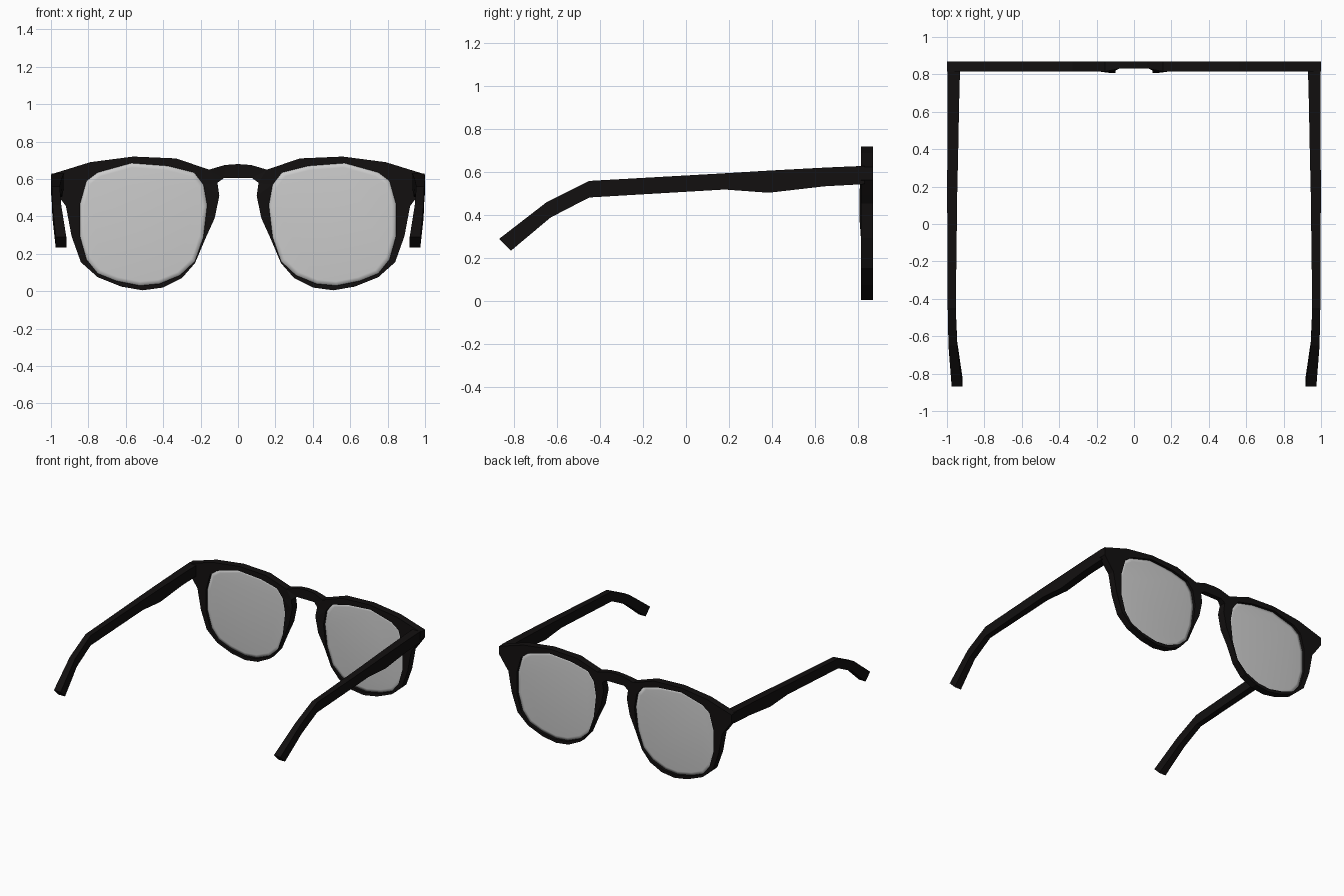
import bpy, bmesh
from mathutils import Vector

if "Cube" in bpy.data.objects:
    bpy.data.objects.remove(bpy.data.objects["Cube"])

BACK, FRONT = 0.815, 0.87   # depth range of the front frame

black = bpy.data.materials.new("black_plastic")
black.diffuse_color = (0.006, 0.005, 0.005, 1)
black.use_nodes = True
black.node_tree.nodes["Principled BSDF"].inputs["Base Color"].default_value = black.diffuse_color

# half outline of the frame (x, z), from bridge top around the lens to bridge underside
OUTER = [(0, .68), (.07, .675), (.155, .65), (.33, .71), (.56, .72), (.79, .69),
         (1, .625), (1, .565), (.95, .495), (.92, .455), (.89, .295), (.84, .155),
         (.75, .075), (.625, .025), (.51, .005), (.40, .02), (.30, .07), (.23, .15),
         (.175, .28), (.125, .39), (.10, .51), (.11, .58), (.075, .605), (0, .605)]
# lens opening (x, z)
INNER = [(.75, .635), (.57, .685), (.375, .67), (.235, .635), (.185, .57), (.165, .46),
         (.185, .29), (.23, .16), (.31, .085), (.42, .04), (.525, .03), (.65, .055),
         (.75, .095), (.81, .17), (.845, .295), (.845, .465), (.81, .59)]


def finish(name, bm, mat=None, smooth=False):
    """Turn a bmesh into an object mirrored across x = 0."""
    bmesh.ops.recalc_face_normals(bm, faces=bm.faces[:])
    me = bpy.data.meshes.new(name)
    bm.to_mesh(me)
    bm.free()
    ob = bpy.data.objects.new(name, me)
    bpy.context.collection.objects.link(ob)
    for p in me.polygons:
        p.use_smooth = smooth
    if mat:
        me.materials.append(mat)
    mod = ob.modifiers.new("mirror", 'MIRROR')
    mod.use_clip = True
    mod.merge_threshold = 0.0005
    return ob


def loft(bm, rings):
    """Skin a list of closed point rings and cap both ends."""
    rows = [[bm.verts.new(p) for p in r] for r in rings]
    n = len(rows[0])
    for a, b in zip(rows, rows[1:]):
        for i in range(n):
            j = (i + 1) % n
            bm.faces.new((a[i], a[j], b[j], b[i]))
    bm.faces.new(rows[0])
    bm.faces.new(rows[-1][::-1])


# front frame: outline with a lens hole, extruded in depth
bm = bmesh.new()
edges = []
for loop in (OUTER, INNER):
    vs = [bm.verts.new((x, BACK, z)) for x, z in loop]
    edges += [bm.edges.new((vs[i - 1], vs[i])) for i in range(len(vs))]
bmesh.ops.triangle_fill(bm, edges=edges, use_beauty=True, normal=(0, -1, 0))
back_verts = bm.verts[:]
ext = bmesh.ops.extrude_face_region(bm, geom=bm.faces[:], use_keep_orig=True)
top = [g for g in ext["geom"] if isinstance(g, bmesh.types.BMVert)]
bmesh.ops.translate(bm, verts=top, vec=(0, FRONT - BACK, 0))
# thinner bridge and slightly swollen nose pads on the wearer's side
for v in back_verts:
    if v.co.x < .09:
        v.co.y = .832
    elif v.co.x < .15 and v.co.z < .55:
        v.co.y = .807
# open the cut at the mirror plane
cut = [f for f in bm.faces if all(abs(v.co.x) < 1e-5 for v in f.verts)]
bmesh.ops.delete(bm, geom=cut, context='FACES_ONLY')
finish("front_frame", bm, black)

# lenses: thin soft-edged slabs filling the openings
bm = bmesh.new()
cx = sum(p[0] for p in INNER) / len(INNER)
cz = sum(p[1] for p in INNER) / len(INNER)
rings = [[Vector((cx + (x - cx) * s, y, cz + (z - cz) * s)) for x, z in INNER]
         for s, y in ((.93, .832), (1.01, .835), (1.01, .849), (.93, .852))]
loft(bm, rings)
finish("lenses", bm, smooth=True)

# temples: rectangular section along (y top, z top, y bottom, z bottom, x inner, x outer)
TEMPLE = [(.83, .63, .83, .545, .93, .997), (.645, .622, .645, .535, .935, .997),
          (.385, .608, .385, .505, .94, .998), (.17, .595, .18, .52, .945, .999),
          (-.45, .56, -.45, .483, .953, .996), (-.65, .46, -.63, .39, .945, .992),
          (-.87, .29, -.815, .235, .918, .975)]
bm = bmesh.new()
loft(bm, [[(xi, yt, zt), (xo, yt, zt), (xo, yb, zb), (xi, yb, zb)]
          for yt, zt, yb, zb, xi, xo in TEMPLE])
finish("temples", bm, black)
